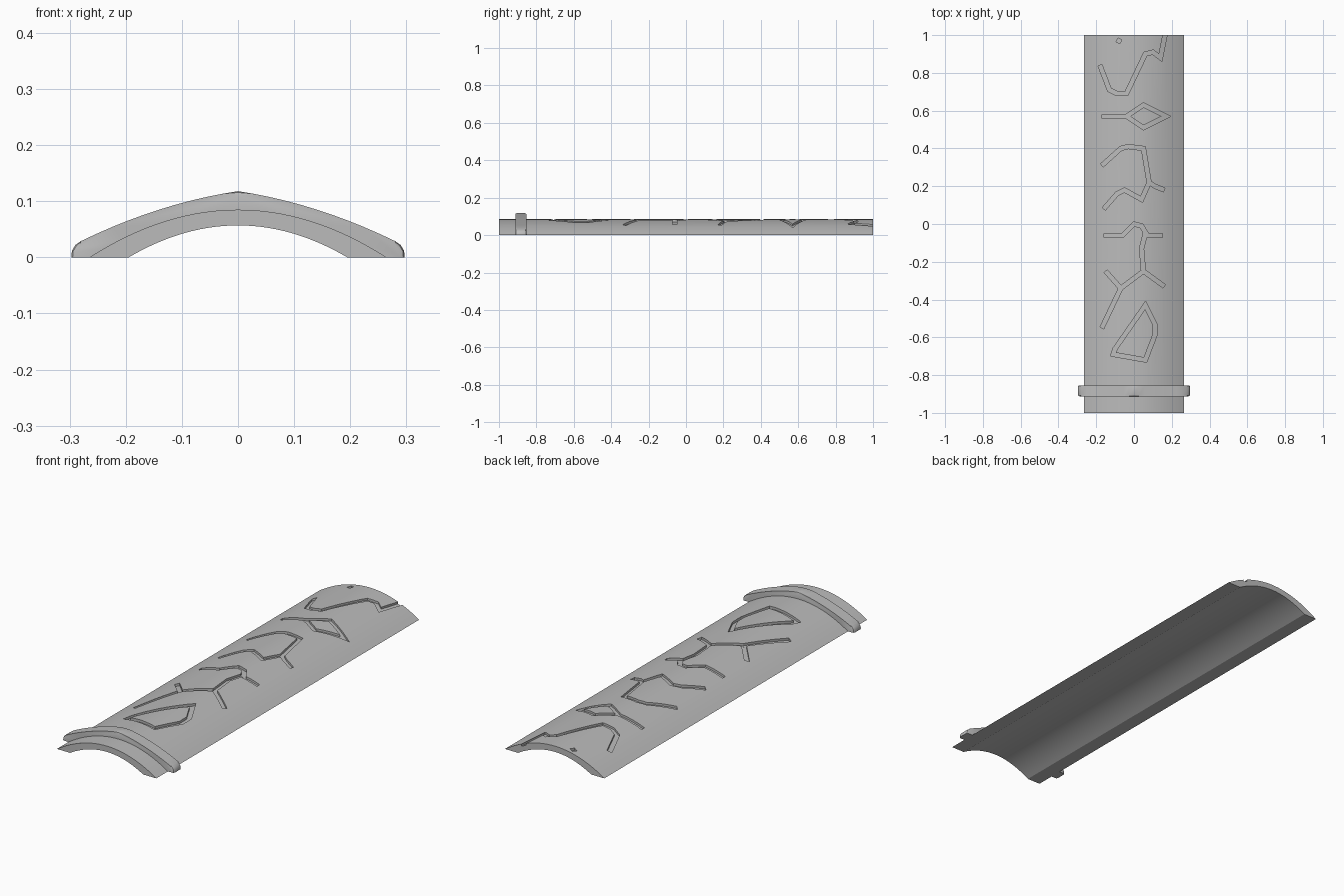
import bpy
import bmesh
from mathutils import Vector

if "Cube" in bpy.data.objects:
    bpy.data.objects.remove(bpy.data.objects["Cube"])

HALF_WIDTH = 0.265
INNER_HALF = 0.195
GROOVE_HALF = 0.011
GROOVE_DEPTH = 0.01

# One plain grey for everything
grey = bpy.data.materials.new("plain_grey")
grey.use_nodes = True
colour = (0.5, 0.5, 0.5, 1)
grey.diffuse_color = colour
grey.node_tree.nodes["Principled BSDF"].inputs["Base Color"].default_value = colour


def outer(x):
    return 0.085 * (1 - (x / HALF_WIDTH) ** 2)


def inner(x):
    return 0.057 * (1 - (x / INNER_HALF) ** 2)


def spread(half, count):
    return [half * (2 * i / count - 1) for i in range(count + 1)]


def finish(bm, name):
    bmesh.ops.recalc_face_normals(bm, faces=bm.faces)
    mesh = bpy.data.meshes.new(name)
    bm.to_mesh(mesh)
    bm.free()
    mesh.materials.append(grey)
    obj = bpy.data.objects.new(name, mesh)
    bpy.context.collection.objects.link(obj)
    return obj


def smooth(obj):
    bpy.ops.object.select_all(action='DESELECT')
    obj.select_set(True)
    bpy.context.view_layer.objects.active = obj
    bpy.ops.object.shade_smooth_by_angle(angle=0.45)


def loft(bm, rings, closed=False):
    """Skin a row of equal rings, capping the ends unless it is a loop."""
    rows = [[bm.verts.new(p) for p in ring] for ring in rings]
    pairs = list(zip(rows, rows[1:]))
    if closed:
        pairs.append((rows[-1], rows[0]))
    else:
        bm.faces.new(rows[0])
        bm.faces.new(rows[-1])
    for a, b in pairs:
        for i in range(len(a)):
            j = (i + 1) % len(a)
            bm.faces.new((a[i], a[j], b[j], b[i]))
    return rows


def resample(points, closed, step=0.03):
    """Split long stretches so a groove floor follows the arch."""
    pts = [Vector(p) for p in points]
    ends = pts[1:] + (pts[:1] if closed else [])
    out = []
    for a, b in zip(pts, ends):
        n = max(1, round((b - a).length / step))
        out += [a.lerp(b, i / n) for i in range(n)]
    return out if closed else out + [pts[-1]]


def groove_cutter(name, points, closed, depth):
    pts = resample(points, closed)
    rings = []
    for i, p in enumerate(pts):
        before = pts[i - 1] if closed or i else None
        after = pts[(i + 1) % len(pts)] if closed or i + 1 < len(pts) else None
        d_out = (after - p).normalized() if after else (p - before).normalized()
        d_in = (p - before).normalized() if before else d_out
        along = (d_in + d_out).normalized()
        mitre = GROOVE_HALF / max(0.4, along.dot(d_out))
        side = Vector((-along.y, along.x)) * mitre
        l, r = p + side, p - side
        rings.append([(l.x, l.y, outer(l.x) - depth), (r.x, r.y, outer(r.x) - depth),
                      (r.x, r.y, outer(r.x) + 0.03), (l.x, l.y, outer(l.x) + 0.03)])
    bm = bmesh.new()
    loft(bm, rings, closed)
    return finish(bm, name)


# Curved shell
section = [(x, outer(x)) for x in spread(HALF_WIDTH, 28)]
section += [(x, inner(x)) for x in reversed(spread(INNER_HALF, 28))]
bm = bmesh.new()
loft(bm, [[(x, y, z) for x, z in section] for y in (-1, 1)])
shell = finish(bm, "curved_shell")

# Engraved lines: (points, closed)
top_vine = [(-.18, .84), (-.13, .71), (-.09, .69), (-.04, .69), (.06, .9),
            (.1, .91), (.14, .88), (.17, 1.03)]
diamond = [(-.04, .57), (.05, .63), (.17, .57), (.05, .51)]
hook = [(-.17, .31), (-.07, .4), (-.03, .41), (.05, .4), (.08, .22),
        (.04, .13), (-.05, .18), (-.09, .16), (-.16, .08)]
arch_line = [(-.16, -.06), (-.06, -.06), (0, 0), (.04, -.01), (.07, -.06), (.15, -.06)]
stem = [(.06, -.05), (.04, -.13), (.05, -.25), (.16, -.33)]
branch = [(.05, -.25), (-.07, -.34), (-.17, -.55)]
leaf = [(.06, -.43), (.11, -.53), (.11, -.59), (.06, -.72), (-.11, -.69), (-.1, -.66)]
grooves = [
    (top_vine, False), (diamond, True), ([(-.17, .57), (-.04, .57)], False),
    (hook, False), ([(.08, .22), (.11, .2), (.16, .18)], False),
    (arch_line, False), (stem, False), (branch, False),
    ([(-.07, -.34), (-.15, -.25)], False), (leaf, True),
    ([(-.09, .975), (-.07, .965)], False),
]
cutters = []
for i, (points, closed) in enumerate(grooves):
    cutter = groove_cutter("groove_cutter", points, closed, GROOVE_DEPTH + i * 0.0002)
    cutter.hide_render = True
    cut = shell.modifiers.new("groove", 'BOOLEAN')
    cut.operation = 'DIFFERENCE'
    cut.solver = 'EXACT'
    cut.object = cutter
    cutters.append(cutter)

# Bake the cuts, then drop the cutters
graph = bpy.context.evaluated_depsgraph_get()
carved = bpy.data.meshes.new_from_object(shell.evaluated_get(graph))
shell.modifiers.clear()
shell.data = carved
for cutter in cutters:
    bpy.data.objects.remove(cutter)
smooth(shell)

# Raised band across the front end, with rounded rims
rim = [(x, 0.118 - 0.15 * abs(x) - 0.6 * x * x) for x in spread(0.28, 20)]
rim = [(-.297, 0), (-.296, .012), (-.29, .022)] + rim + [(.29, .022), (.296, .012), (.297, 0)]
under = [(x, outer(x) - 0.004 * (1 - abs(x) / 0.262)) for x in spread(0.262, 20)]
under[0], under[-1] = (-.262, 0), (.262, 0)
bm = bmesh.new()
rows = loft(bm, [[(x, y, z) for x, z in rim + under[::-1]] for y in (-.912, -.854)])
rim_edges = [bm.edges.get((a, b)) for row in rows
             for a, b in zip(row[:len(rim)], row[1:len(rim)])]
bmesh.ops.bevel(bm, geom=rim_edges, offset=0.008, segments=2, profile=0.5, affect='EDGES')
smooth(finish(bm, "end_band"))
